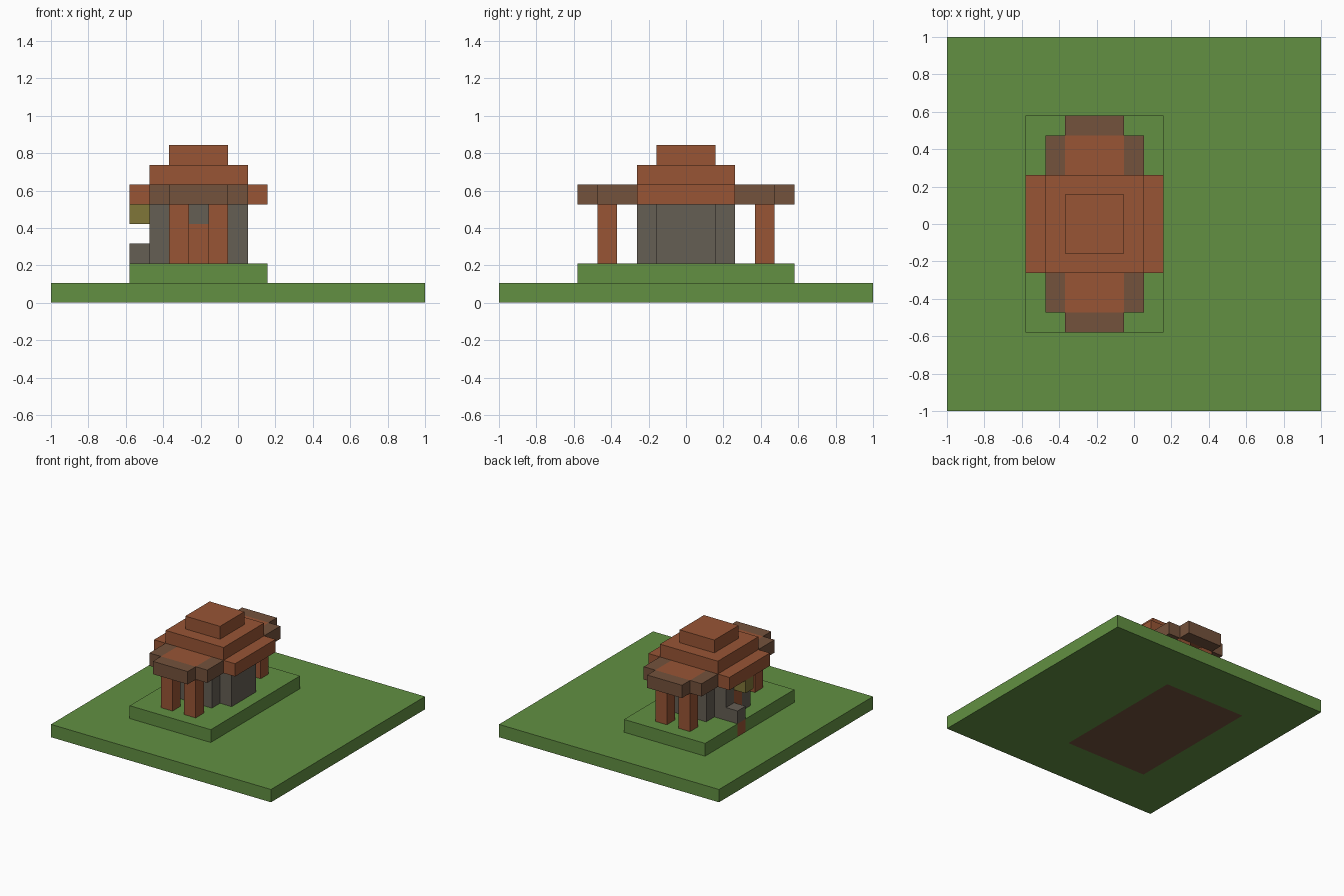
import bpy, bmesh
from mathutils import Vector

cube = bpy.data.objects.get("Cube")
if cube:
    bpy.data.objects.remove(cube)

CELL = 2 / 19   # everything sits on a 19 x 19 block grid


def material(name, *rgb):
    mat = bpy.data.materials.new(name)
    mat.use_nodes = True
    linear = [((c / 255 + 0.055) / 1.055) ** 2.4 for c in rgb] + [1]
    mat.diffuse_color = linear
    mat.node_tree.nodes["Principled BSDF"].inputs["Base Color"].default_value = linear
    return mat


GREEN = material("grass green", 98, 144, 66)
CLAY = material("terracotta", 152, 85, 53)
WOOD = material("dark wood", 116, 82, 60)
STONE = material("stone grey", 101, 94, 84)
OLIVE = material("olive yellow", 128, 118, 56)


def box(name, xs, ys, zs, mat, patch=None, patch_mat=None):
    """Box spanning grid ranges; patch = (axis, side, low, high) recolours part of one side."""
    spans = (xs, ys, zs)
    bm = bmesh.new()
    bmesh.ops.create_cube(bm, size=1)
    for v in bm.verts:
        v.co = Vector([s[0] if c < 0 else s[1] for s, c in zip(spans, v.co)])
    if patch:
        axis, side, low, high = patch
        for a in range(3):
            if a == axis:
                continue
            normal = Vector([float(i == a) for i in range(3)])
            for edge in (low[a], high[a]):
                if spans[a][0] < edge < spans[a][1]:
                    bmesh.ops.bisect_plane(bm, geom=bm.verts[:] + bm.edges[:] + bm.faces[:],
                                           plane_co=normal * edge, plane_no=normal)
        bm.normal_update()
        for f in bm.faces:
            c = f.calc_center_median()
            inside = all(low[a] < c[a] < high[a] for a in range(3) if a != axis)
            if f.normal[axis] * side > 0.5 and inside:
                f.material_index = 1
    for v in bm.verts:
        v.co = v.co * CELL - Vector((1, 1, 0))
    mesh = bpy.data.meshes.new(name)
    bm.to_mesh(mesh)
    bm.free()
    mesh.materials.append(mat)
    if patch:
        mesh.materials.append(patch_mat)
    obj = bpy.data.objects.new(name, mesh)
    bpy.context.collection.objects.link(obj)
    return obj


def both_ends(name, xs, ys, zs, *rest):
    """Box at the front and its mirror image at the back."""
    box("front_" + name, xs, ys, zs, *rest)
    box("back_" + name, xs, (19 - ys[1], 19 - ys[0]), zs, *rest)


# Ground slab with a wooden floor showing underneath, and the raised plinth
box("ground", (0, 19), (0, 19), (0, 1), GREEN,
    (2, -1, (4, 4, 0), (11, 15, 1)), WOOD)
box("plinth", (4, 11), (4, 15), (1, 2), GREEN,
    (0, -1, (4, 10, 1), (5, 11, 2)), CLAY)

# Cross-shaped stone walls with doors at both ends and on the right side
box("left_wall", (9, 10), (8, 11), (2, 5), STONE)
box("right_wall", (5, 6), (8, 11), (2, 5), STONE,
    (0, -1, (5, 9, 2), (6, 10, 4)), CLAY)
both_ends("left_corner", (8, 9), (7, 8), (2, 5), STONE)
both_ends("right_corner", (6, 7), (7, 8), (2, 5), STONE)
both_ends("door", (7, 8), (7, 8), (2, 4), CLAY)
both_ends("door_lintel", (7, 8), (7, 8), (4, 5), STONE)

# Stone block and lantern beside the right door
box("side_block", (4, 5), (10, 11), (2, 3), STONE)
box("door_lantern", (4, 5), (9, 10), (4, 5), OLIVE)

# Porch posts and porch roofs with a wooden rim
both_ends("left_post", (8, 9), (5, 6), (2, 5), CLAY)
both_ends("right_post", (6, 7), (5, 6), (2, 5), CLAY)
both_ends("porch_roof", (6, 9), (5, 7), (5, 6), CLAY)
both_ends("porch_beam", (6, 9), (4, 5), (5, 6), WOOD)
both_ends("porch_left_rim", (9, 10), (5, 7), (5, 6), WOOD)
both_ends("porch_right_rim", (5, 6), (5, 7), (5, 6), WOOD)

# Stepped main roof
box("roof_eaves", (4, 11), (7, 12), (5, 6), CLAY)
box("roof_middle", (5, 10), (7, 12), (6, 7), CLAY)
box("roof_top", (6, 9), (8, 11), (7, 8), CLAY)
